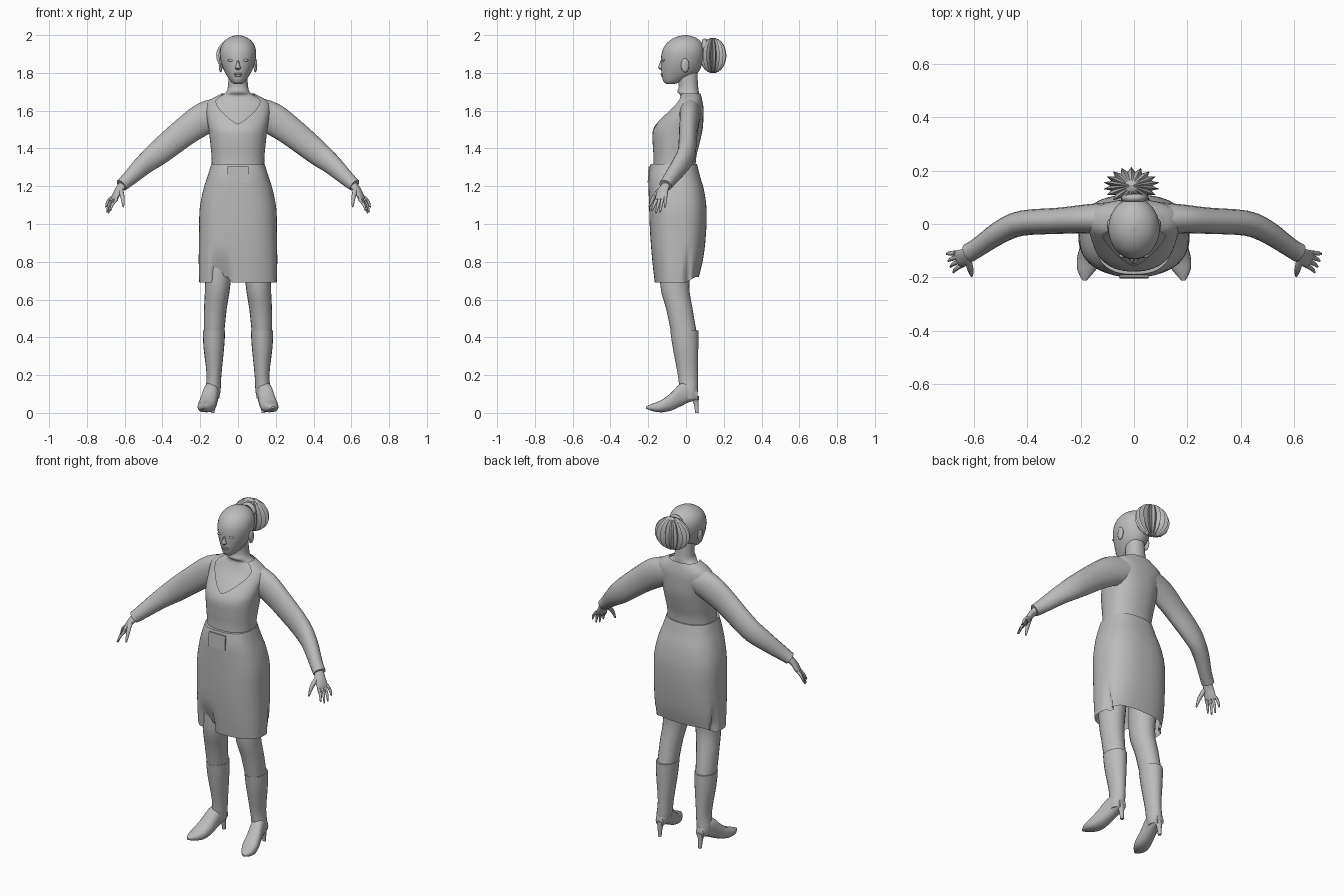
import bpy, bmesh, math
from mathutils import Vector

if "Cube" in bpy.data.objects:
    bpy.data.objects.remove(bpy.data.objects["Cube"])

grey = bpy.data.materials.new("grey")
grey.diffuse_color = (0.5, 0.5, 0.5, 1)
grey.use_nodes = True
grey.node_tree.nodes["Principled BSDF"].inputs["Base Color"].default_value = grey.diffuse_color


def finish(name, bm, angle=45):
    bmesh.ops.recalc_face_normals(bm, faces=bm.faces)
    me = bpy.data.meshes.new(name)
    bm.to_mesh(me)
    bm.free()
    ob = bpy.data.objects.new(name, me)
    bpy.context.collection.objects.link(ob)
    me.materials.append(grey)
    bpy.ops.object.select_all(action='DESELECT')
    ob.select_set(True)
    bpy.context.view_layer.objects.active = ob
    bpy.ops.object.shade_smooth_by_angle(angle=math.radians(angle))
    return ob


def smooth(keys, k=3):
    """Catmull-Rom resampling of a list of equal-length tuples."""
    out = []
    for i in range(len(keys) - 1):
        p0, p1 = keys[max(i - 1, 0)], keys[i]
        p2, p3 = keys[i + 1], keys[min(i + 2, len(keys) - 1)]
        for j in range(k):
            t = j / k
            out.append(tuple(b + 0.5 * t * (c - a + t * (2*a - 5*b + 4*c - d + t * (3*(b - c) + d - a)))
                             for a, b, c, d in zip(p0, p1, p2, p3)))
    return out + [tuple(keys[-1])]


def loft(name, rings, caps=(True, True), angle=45):
    bm = bmesh.new()
    vs = [[bm.verts.new(p) for p in r] for r in rings]
    n = len(rings[0])
    for a, b in zip(vs, vs[1:]):
        for i in range(n):
            bm.faces.new((a[i], a[(i + 1) % n], b[(i + 1) % n], b[i]))
    if caps[0]:
        bm.faces.new(vs[0])
    if caps[1]:
        bm.faces.new(vs[-1])
    return finish(name, bm, angle)


def spow(v, e):
    return math.copysign(abs(v) ** e, v)


def oval(t, z, hx, yf, yb, e=1.0):
    """Point on a horizontal cross-section given half width, front and back."""
    return Vector((hx * spow(math.cos(t), e),
                   (yf + yb) / 2 + (yb - yf) / 2 * spow(math.sin(t), e), z))


def angles(n):
    return [2 * math.pi * i / n for i in range(n)]


def stack(name, keys, n=32, e=1.0, caps=(True, True), k=3):
    return loft(name, [[oval(t, *key, e) for t in angles(n)] for key in smooth(keys, k)], caps)


def column(name, keys, n=20):
    """Limb of horizontal rings: x, y, z, radius x, radius y."""
    return loft(name, [[(x + rx * math.cos(t), y + ry * math.sin(t), z) for t in angles(n)]
                       for x, y, z, rx, ry in smooth(keys)])


def tube(name, s, keys, n=16):
    """Limb along a path: x, y, z, sideways radius, upright radius."""
    ks = smooth(keys)
    c = [Vector(q[:3]) for q in ks]
    rings = []
    for i, q in enumerate(ks):
        t = (c[min(i + 1, len(c) - 1)] - c[max(i - 1, 0)]).normalized()
        a = t.cross(Vector((0, 0, 1))).normalized()
        b = a.cross(t)
        pts = [c[i] + a * q[3] * math.cos(u) + b * q[4] * math.sin(u) for u in angles(n)]
        rings.append([(s * p.x, p.y, p.z) for p in pts])
    return loft(name, rings)


def ball(name, loc, scale, seg=16):
    bm = bmesh.new()
    bmesh.ops.create_uvsphere(bm, u_segments=seg, v_segments=seg // 2, radius=1)
    for v in bm.verts:
        v.co = Vector(a * b + c for a, b, c in zip(v.co, scale, loc))
    return finish(name, bm)


# Bodice: columns rise from the waist to a scooped neckline
torso = [(1.30, .139, -.172, .05), (1.36, .140, -.172, .055), (1.42, .146, -.176, .07), (1.50, .155, -.174, .088),
         (1.56, .165, -.132, .092), (1.62, .172, -.080, .092), (1.655, .155, -.058, .086),
         (1.68, .105, -.050, .080), (1.70, .072, -.045, .072)]
table = smooth(torso, 4)


def torso_at(z):
    for a, b in zip(table, table[1:]):
        if z <= b[0]:
            f = (z - a[0]) / (b[0] - a[0])
            return tuple(p + (q - p) * f for p, q in zip(a, b))
    return table[-1]


def neckline(t):
    d = abs((t + math.pi / 2 + math.pi) % (2 * math.pi) - math.pi)
    return 1.53 + .16 * min(d, 1) ** 1.2


rows = 20
loft("bodice", [[oval(t, *torso_at(1.31 + (neckline(t) - 1.31) * r / rows), .88) for t in angles(56)]
                for r in range(rows + 1)], (False, False))

# Chest and neck under the bodice
inner = [(z, hx - .018, yf + .02, yb - .012) for z, hx, yf, yb in torso[1:-1]]
stack("chest_and_neck", inner + [(1.70, .062, -.046, .068), (1.73, .053, -.038, .064),
                                 (1.80, .050, -.05, .06)], e=.92)

# Skirt with an open hem, side slits and a folded front corner
skirt = stack("skirt", [(1.318, .141, -.188, .058), (1.25, .162, -.199, .075), (1.18, .184, -.198, .095),
                        (1.08, .203, -.195, .109), (.95, .206, -.190, .106), (.80, .208, -.178, .09),
                        (.69, .205, -.165, .068)], n=64, e=.8, caps=(True, False))
for v in skirt.data.vertices:
    low = max(0, (.86 - v.co.z) / .17)
    if low > 0:
        if v.co.y > 0:
            v.co.z += .03 * low * min(1, v.co.y / .05)
        if abs(v.co.x) > .15 and abs(v.co.y - .01) < .013:
            v.co.x *= 1 - .14 * low
        if v.co.y < -.1 and -.13 < v.co.x < -.04:
            v.co.y += .035 * low
            v.co.z += .03 * low

# Belt buckle plate
bm = bmesh.new()
bmesh.ops.create_cube(bm, size=1)
for v in bm.verts:
    v.co = Vector((v.co.x * .11, v.co.y * .008 - .197 - v.co.z * -.004, v.co.z * .085 + 1.262))
finish("buckle", bm)

# Head and face
stack("head", [(1.742, .022, -.105, -.06), (1.757, .040, -.121, -.01), (1.80, .068, -.130, .062),
               (1.85, .088, -.132, .086), (1.90, .096, -.130, .097), (1.94, .090, -.115, .093),
               (1.97, .071, -.088, .075), (1.99, .042, -.052, .045), (2.0, .006, -.01, .006)])
loft("nose", [[oval(t, *k) for t in angles(10)] for k in
              [(1.816, .010, -.136, -.11), (1.826, .016, -.149, -.11), (1.838, .011, -.146, -.11),
               (1.87, .006, -.133, -.11)]])
ball("upper_lip", (0, -.127, 1.795), (.024, .008, .005))
ball("lower_lip", (0, -.125, 1.786), (.020, .008, .006))

# Pleated hair bun and its tie
bm = bmesh.new()
bmesh.ops.create_uvsphere(bm, u_segments=36, v_segments=14, radius=1)
for v in bm.verts:
    i = round(math.atan2(v.co.y, v.co.x) / (2 * math.pi) * 36)
    f = 1 if i % 2 else .74
    v.co = Vector((v.co.x * f * .107 - .01, v.co.y * f * .071 + .143, v.co.z * .094 + 1.892))
finish("hair_bun", bm, 30)
loft("hair_tie", [[((.036 + .012 * math.cos(t)) * math.cos(u), .098 + .014 * math.sin(t),
                    1.935 + (.036 + .012 * math.cos(t)) * math.sin(u)) for t in angles(8)]
                  for u in angles(20) + [0]], (False, False))

for s, side in ((-1, "right"), (1, "left")):
    ball(side + "_eye", (s * .038, -.119, 1.866), (.017, .008, .007))
    ball(side + "_ear", (s * .092, -.005, 1.84), (.010, .022, .038))

    # Sleeve, cuff, hand and fingers
    tube(side + "_sleeve", s, [(.09, .02, 1.59, .062, .082), (.18, .019, 1.558, .054, .085),
                               (.28, .012, 1.49, .049, .076), (.42, .003, 1.377, .047, .066),
                               (.50, -.03, 1.312, .043, .054), (.58, -.085, 1.237, .036, .040),
                               (.617, -.108, 1.205, .036, .033)])
    tube(side + "_palm", s, [(.605, -.10, 1.215, .024, .02), (.63, -.12, 1.18, .030, .018),
                             (.65, -.13, 1.145, .034, .015), (.658, -.134, 1.128, .031, .010)])
    tips = [(.700, -.112, 1.088), (.694, -.138, 1.062), (.686, -.160, 1.057), (.676, -.181, 1.07)]
    for i, tip in enumerate(tips):
        base = Vector((.668 - .009 * i, -.108 - .015 * i, 1.142 - .003 * i))
        mid = base.lerp(Vector(tip), .5) + Vector((.006, 0, .002))
        tube(f"{side}_finger_{i + 1}", s, [(*base, .009, .009), (*mid, .008, .008), (*tip, .004, .004)], 8)
    tube(side + "_thumb", s, [(.622, -.13, 1.185, .014, .014), (.613, -.165, 1.15, .012, .012),
                              (.609, -.182, 1.12, .009, .009), (.607, -.195, 1.09, .004, .004)], 8)

    # Leg and boot
    column(side + "_leg", [(s * .105, -.04, .95, .08, .09), (s * .107, -.06, .69, .068, .078),
                           (s * .120, -.035, .55, .060, .070), (s * .127, -.01, .42, .054, .068)])
    column(side + "_boot_shaft", [(s * .127, -.009, .437, .059, .074), (s * .128, -.003, .35, .055, .068),
                                  (s * .127, .010, .20, .039, .053), (s * .133, .014, .12, .041, .049),
                                  (s * .136, .014, .075, .036, .044)])
    foot = smooth([(.062, .134, .024, .065, .12), (.02, .136, .037, .058, .16), (-.03, .145, .041, .034, .155),
                   (-.08, .156, .045, .012, .105), (-.13, .167, .046, .003, .068), (-.175, .178, .033, .009, .05),
                   (-.212, .185, .007, .022, .034)])
    loft(side + "_boot_foot", [[(s * (cx + w * spow(math.cos(t), .8)), y,
                                 (lo + hi) / 2 + (hi - lo) / 2 * spow(math.sin(t), .8)) for t in angles(20)]
                               for y, cx, w, lo, hi in foot])
    column(side + "_heel", [(s * .134, .045, .09, .024, .024), (s * .134, .054, .05, .014, .014),
                            (s * .134, .058, 0, .010, .010)], 10)
